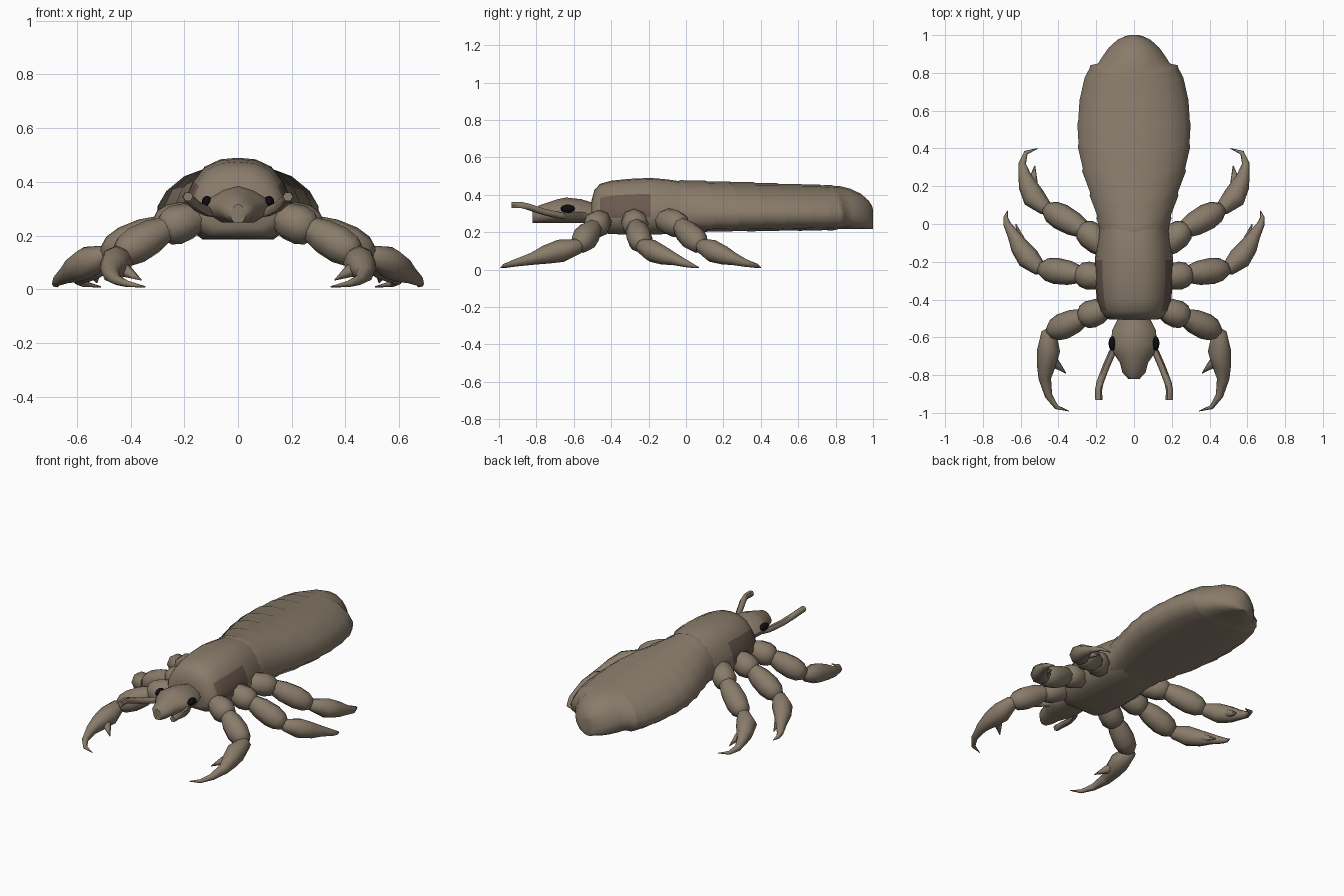
import bpy, bmesh, math
from mathutils import Vector

if "Cube" in bpy.data.objects:
    bpy.data.objects.remove(bpy.data.objects["Cube"])


def material(name, rgb):
    m = bpy.data.materials.new(name)
    m.diffuse_color = (*rgb, 1)
    m.use_nodes = True
    m.node_tree.nodes["Principled BSDF"].inputs["Base Color"].default_value = m.diffuse_color
    return m


SHELL = material("shell_brown", (0.25, 0.20, 0.145))
DARK = material("dark_flank", (0.15, 0.10, 0.078))
BLACK = material("eye_black", (0.004, 0.004, 0.005))


def loft(name, rings, mats=(SHELL,), angle=60, dark=None):
    """Skin a list of equal-sized point rings and cap both ends."""
    bm = bmesh.new()
    vs = [[bm.verts.new(p) for p in r] for r in rings]
    n = len(rings[0])
    for i in range(len(vs) - 1):
        for j in range(n):
            k = (j + 1) % n
            f = bm.faces.new((vs[i][j], vs[i][k], vs[i + 1][k], vs[i + 1][j]))
            if dark and dark(i, j):
                f.material_index = 1
    bm.faces.new(vs[0])
    bm.faces.new(vs[-1])
    bmesh.ops.recalc_face_normals(bm, faces=bm.faces)
    me = bpy.data.meshes.new(name)
    bm.to_mesh(me)
    bm.free()
    me.shade_smooth()
    me.set_sharp_from_angle(angle=math.radians(angle))
    for m in mats:
        me.materials.append(m)
    ob = bpy.data.objects.new(name, me)
    bpy.context.collection.objects.link(ob)
    return ob


def section(half, y, w, zb, zt, bow=0.0):
    """Mirror a half profile (x 0..1, height 0..1) into a closed ring at y."""
    pts = half + [(-x, h) for x, h in half[-2:0:-1]]
    return [(x * w, y + bow * x * x, zb + h * (zt - zb)) for x, h in pts]


def tube(name, pts, radii, sides=8):
    """Tapered limb through points with one radius per point."""
    rings = []
    for i, p in enumerate(pts):
        t = (pts[min(i + 1, len(pts) - 1)] - pts[max(i - 1, 0)]).normalized()
        u = t.cross(Vector((0, 0, 1))).normalized()
        v = u.cross(t)
        rings.append([p + radii[i] * (u * math.cos(q) + v * math.sin(q))
                      for q in (2 * math.pi * k / sides for k in range(sides))])
    return loft(name, rings)


def bulge(name, a, b, r):
    """Swollen limb segment from a to b."""
    shape = [(0, .62), (.3, .92), (.62, 1), (.84, .85), (1, .45)]
    tube(name, [a.lerp(b, t) for t, k in shape], [r * k for t, k in shape])


# Abdomen: overlapping plates, each ending in a small step, then a blunt tail
DOME = [(0, 1), (.36, .955), (.67, .825), (.89, .62), (1, .4), (.99, .2), (.8, .05), (.42, 0), (0, 0)]
plates = [(-.14, .165), (-.02, .198), (.10, .235), (.23, .275), (.36, .298),
          (.48, .30), (.61, .288), (.71, .265), (.775, .235)]
rings = []
for i, (y, w) in enumerate(plates):
    zb, zt = .2 + .012 * max(y, 0), .48 - .035 * max(y, 0) - .03 * (i == 0)
    rings.append(section(DOME, y, w, zb, zt, .05))
    if i:
        rings.append(section(DOME, y + .015, w * .985, zb + .003, zt - .005, .05))
for y, w, zt, bow in [(.815, .19, .448, .035), (.88, .165, .432, .01), (.935, .132, .405, 0),
                      (.975, .088, .37, 0), (.995, .045, .34, 0), (1.0, .02, .32, 0)]:
    rings.append(section(DOME, y, w, .217, zt, bow))
loft("abdomen", rings)

# Thorax: humped shield with darker flanks
SHIELD = [(0, 1), (.32, .98), (.6, .89), (.8, .72), (.95, .5), (1, .3), (.9, .14), (.64, 0), (0, 0)]
thorax = [(-.505, .13, .23, .37), (-.49, .16, .205, .425), (-.46, .182, .195, .458),
          (-.40, .197, .19, .475), (-.30, .207, .186, .485), (-.19, .207, .186, .49),
          (-.10, .197, .19, .482), (-.02, .185, .195, .47), (.05, .17, .21, .45)]
loft("thorax", [section(SHIELD, *t) for t in thorax], (SHELL, DARK), 60,
     lambda i, j: 2 <= i <= 4 and j in (3, 4, 11, 12))

# Head: narrow neck, wide at the eyes, blunt snout
HEAD = [(0, 1), (.45, .88), (.85, .66), (1, .45), (.85, .2), (.5, 0), (0, 0)]
head = [(-.46, .07, .35), (-.50, .085, .358), (-.56, .115, .376), (-.64, .124, .385),
        (-.69, .105, .375), (-.735, .074, .36), (-.785, .062, .343), (-.82, .03, .318)]
loft("head", [section(HEAD, y, w, .25, zt) for y, w, zt in head], angle=50)

# Right-side legs: hip, thigh start, knee, then the curved claw; last point is the spur tip
LEGS = {
    "front": [(.14, -.445, .27), (.29, -.5, .22), (.45, -.575, .125), (.452, -.67, .1),
              (.465, -.75, .08), (.472, -.82, .058), (.452, -.91, .036), (.41, -.97, .02),
              (.345, -.99, .01), (.36, -.79, .035)],
    "middle": [(.14, -.285, .275), (.31, -.265, .225), (.50, -.235, .125), (.56, -.18, .1),
               (.605, -.12, .075), (.637, -.06, .055), (.672, 0, .032), (.68, .035, .02),
               (.67, .07, .01), (.625, 0, .025)],
    "rear": [(.14, -.14, .272), (.285, -.01, .23), (.47, .085, .125), (.53, .14, .1),
             (.562, .205, .075), (.58, .26, .055), (.592, .32, .034), (.572, .378, .02),
             (.51, .4, .01), (.525, .31, .025)],
}
CLAW_RADII = [.04, .061, .05, .033, .02, .012, .002]
ANTENNA = [(.08, -.63, .285), (.115, -.68, .29), (.15, -.76, .308),
           (.18, -.84, .335), (.188, -.88, .345), (.186, -.932, .345)]

for side, s in (("right", 1), ("left", -1)):
    def flip(path):
        return [Vector((s * x, y, z)) for x, y, z in path]
    for leg, path in LEGS.items():
        p = flip(path)
        name = f"{side}_{leg}"
        bulge(name + "_hip", p[0], p[1], .074)
        bulge(name + "_thigh", p[1].lerp(p[0], .2), p[2], .07)
        back = p[2].lerp(p[1], .12)
        tube(name + "_claw", [back] + p[2:9], [.025] + CLAW_RADII)
        base = p[3].lerp(p[4], .4)
        tube(name + "_claw_spur", [base, base.lerp(p[9], .5), p[9]], [.035, .022, .002], 6)
    tube(f"{side}_antenna", flip(ANTENNA), [.019] * 6, 6)
    # Eye
    bpy.ops.mesh.primitive_uv_sphere_add(segments=12, ring_count=8, location=(s * .115, -.632, .325))
    eye = bpy.context.object
    eye.name = f"{side}_eye"
    eye.scale = (.02, .038, .023)
    eye.data.shade_smooth()
    eye.data.materials.append(BLACK)
